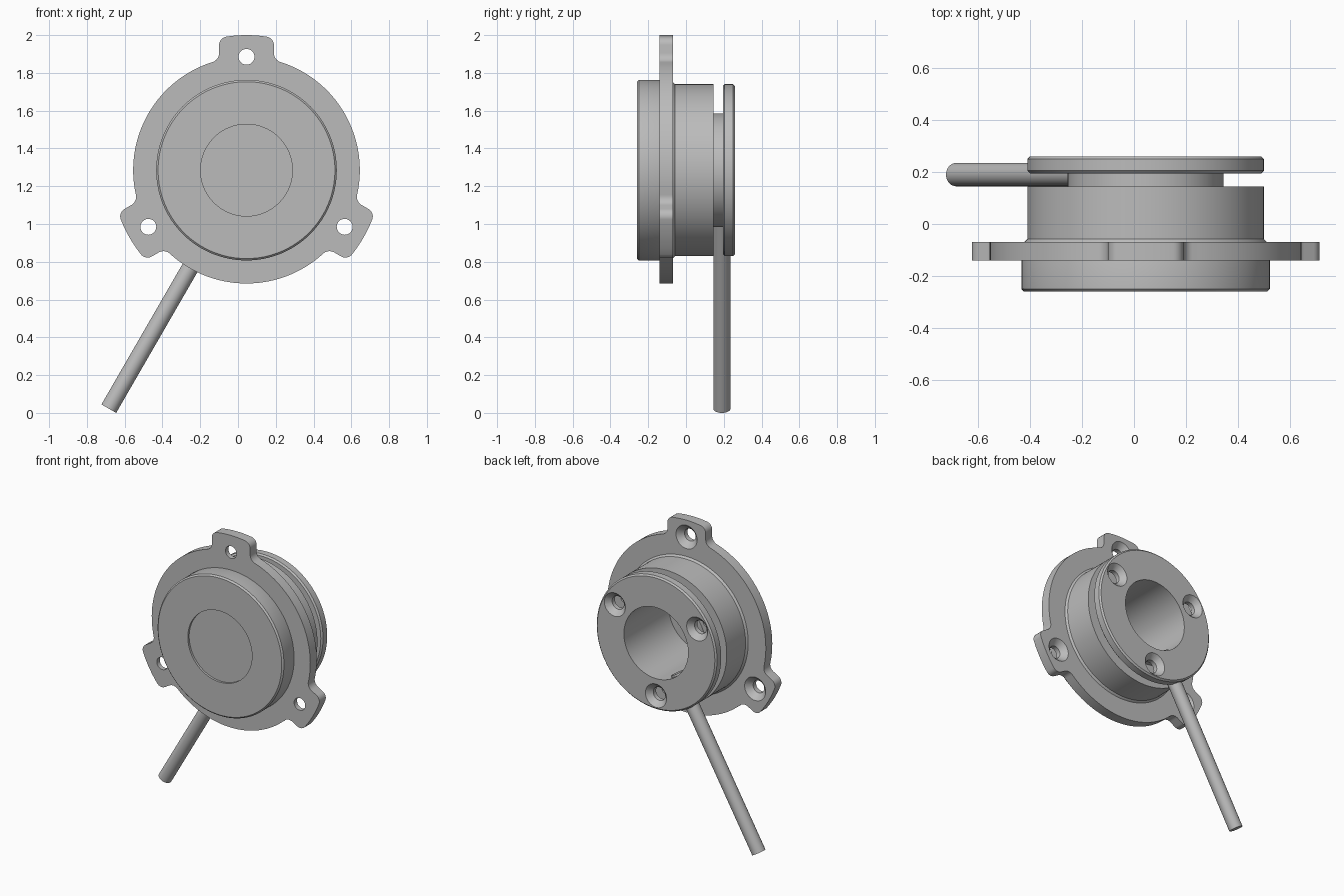
import bpy, bmesh, math
from mathutils import Matrix, Vector

if "Cube" in bpy.data.objects:
    bpy.data.objects.remove(bpy.data.objects["Cube"])

CENTRE = Vector((0.045, 0, 1.285))   # axis of the housing, running along y
BACK = -0.07                         # back face of the flange
FRONT = -0.14                        # front face of the flange

grey = bpy.data.materials.new("grey metal")
grey.use_nodes = True
colour = (0.5, 0.5, 0.5, 1)
grey.diffuse_color = colour
grey.node_tree.nodes["Principled BSDF"].inputs["Base Color"].default_value = colour


def make(name, bm):
    bmesh.ops.remove_doubles(bm, verts=bm.verts, dist=1e-5)
    bmesh.ops.recalc_face_normals(bm, faces=bm.faces)
    mesh = bpy.data.meshes.new(name)
    bm.to_mesh(mesh)
    bm.free()
    mesh.materials.append(grey)
    ob = bpy.data.objects.new(name, mesh)
    bpy.context.collection.objects.link(ob)
    return ob


def spin(bm, profile, centre, steps):
    """Revolve (radius, y) points around a y-parallel axis."""
    verts = [bm.verts.new(centre + Vector((r, y, 0))) for r, y in profile]
    edges = [bm.edges.new(pair) for pair in zip(verts, verts[1:])]
    bmesh.ops.spin(bm, geom=verts + edges, cent=centre, axis=(0, 1, 0),
                   angle=math.tau, steps=steps, use_merge=True)


def around(radius, degrees):
    a = math.radians(degrees)
    return CENTRE + Vector((radius * math.cos(a), 0, radius * math.sin(a)))


def cut(ob, profiles):
    """Subtract revolved cutters, given as (profile, centre, steps)."""
    bm = bmesh.new()
    for profile, centre, steps in profiles:
        spin(bm, profile, centre, steps)
    cutter = make("cutter", bm)
    cutter.hide_render = True
    mod = ob.modifiers.new("holes", "BOOLEAN")
    mod.operation = "DIFFERENCE"
    mod.solver = "EXACT"
    mod.object = cutter
    activate(ob)
    bpy.ops.object.modifier_apply(modifier=mod.name)
    bpy.data.objects.remove(cutter)


def activate(ob):
    bpy.ops.object.select_all(action="DESELECT")
    ob.select_set(True)
    bpy.context.view_layer.objects.active = ob


def smooth(ob):
    activate(ob)
    bpy.ops.object.shade_smooth_by_angle(angle=math.radians(30))


def arc(cx, cz, radius, start, end, n):
    return [(cx + radius * math.cos(start + (end - start) * i / n),
             cz + radius * math.sin(start + (end - start) * i / n)) for i in range(n + 1)]


# Housing: front rim, barrel, grooved neck and rear cap around a blind bore
RIM, BARREL, NECK, BORE, EDGE = 0.478, 0.455, 0.3, 0.243, 0.01
bm = bmesh.new()
spin(bm, [(0, -0.245), (BORE, -0.245), (BORE, -0.26), (RIM - EDGE, -0.26), (RIM, -0.25),
          (RIM, -0.1), (0.467, BACK), (BARREL, -0.058), (BARREL, 0.145), (NECK, 0.145),
          (NECK, 0.195), (BARREL - EDGE, 0.195), (BARREL, 0.205), (BARREL, 0.25),
          (BARREL - EDGE, 0.26), (BORE, 0.26), (BORE, -0.225), (0, -0.225)], CENTRE, 128)
housing = make("housing", bm)

# Countersunk screw holes through the rear cap into the barrel
screw = [(0, 0.02), (0.036, 0.02), (0.036, 0.17), (0.045, 0.17),
         (0.045, 0.225), (0.08, 0.26), (0.08, 0.3), (0, 0.3)]
cut(housing, [(screw, around(0.36, a), 32) for a in (30, 150, 270)])
smooth(housing)

# Mounting flange: disc with three rounded, filleted ears
DISC, REACH, HALF, FILLET, CORNER = 0.6, 0.715, 0.145, 0.05, 0.045
ft = HALF + FILLET
fr = math.sqrt((DISC + FILLET) ** 2 - ft ** 2)
ct = HALF - CORNER
cr = math.sqrt((REACH - CORNER) ** 2 - ct ** 2)
fillet_dir, corner_dir = math.atan2(fr, ft), math.atan2(cr, ct)
side = arc(ft, fr, FILLET, fillet_dir + math.pi, math.pi, 8)
side += arc(ct, cr, CORNER, 0, corner_dir, 8)
tip = arc(0, 0, REACH, corner_dir, math.pi - corner_dir, 6)[1:-1]
other_side = [(-x, z) for x, z in reversed(side)]
rim = arc(0, 0, DISC, math.pi - fillet_dir, fillet_dir + math.tau / 3, 32)[1:-1]
third = side + tip + other_side + rim

bm = bmesh.new()
outline = []
for k in range(3):
    turn = Matrix.Rotation(-k * math.tau / 3, 3, "Y")
    outline += [bm.verts.new(CENTRE + turn @ Vector((x, FRONT, z))) for x, z in third]
plate = bm.faces.new(outline)
raised = bmesh.ops.extrude_face_region(bm, geom=[plate])["geom"]
bmesh.ops.translate(bm, vec=(0, BACK - FRONT, 0),
                    verts=[v for v in raised if isinstance(v, bmesh.types.BMVert)])
flange = make("mounting_flange", bm)

# Barrel opening and countersunk ear holes
opening = [(0, -0.2), (0.44, -0.2), (0.44, 0), (0, 0)]
ear = [(0, -0.2), (0.042, -0.2), (0.042, -0.108), (0.08, BACK), (0.08, 0), (0, 0)]
cut(flange, [(opening, CENTRE, 96)] + [(ear, around(0.6, a), 32) for a in (90, 210, 330)])
smooth(flange)

# Cable leaving the neck radially, down to one side
inner, outer = around(0.23, 240), around(1.458, 240)
along = outer - inner
bm = bmesh.new()
bmesh.ops.create_cone(bm, cap_ends=True, segments=32, radius1=0.045, radius2=0.045,
                      depth=along.length)
place = Matrix.Translation((inner + outer) / 2 + Vector((0, 0.19, 0)))
bm.transform(place @ along.to_track_quat("Z", "Y").to_matrix().to_4x4())
smooth(make("cable", bm))
